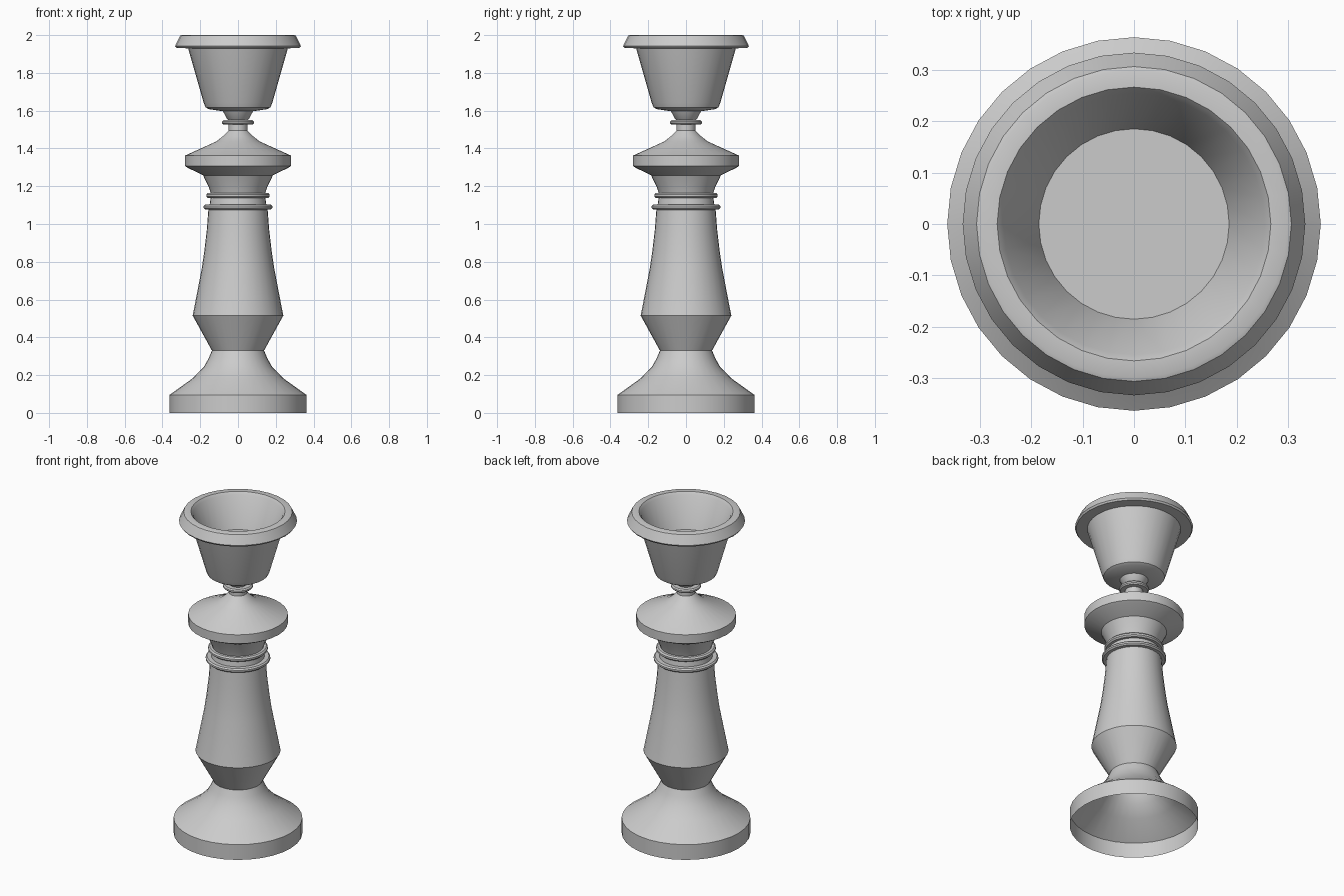
import bpy, bmesh, math

if "Cube" in bpy.data.objects:
    bpy.data.objects.remove(bpy.data.objects["Cube"])

SIDES = 32


def lathe(name, profile, cap_end=False):
    """Revolve (radius, height) points around z; optionally close the last ring."""
    bm = bmesh.new()
    rings = []
    for r, z in profile:
        rings.append([bm.verts.new((r * math.cos(2 * math.pi * i / SIDES),
                                    r * math.sin(2 * math.pi * i / SIDES), z))
                      for i in range(SIDES)])
    for a, b in zip(rings, rings[1:]):
        for i in range(SIDES):
            j = (i + 1) % SIDES
            bm.faces.new((a[i], a[j], b[j], b[i]))
    if cap_end:
        bm.faces.new(rings[-1])
    mesh = bpy.data.meshes.new(name)
    bm.to_mesh(mesh)
    bm.free()
    ob = bpy.data.objects.new(name, mesh)
    bpy.context.collection.objects.link(ob)
    bpy.ops.object.select_all(action='DESELECT')
    ob.select_set(True)
    bpy.context.view_layer.objects.active = ob
    bpy.ops.object.shade_smooth_by_angle(angle=math.radians(30))
    return ob


def bead(r_in, r_out, z0, z1):
    """Rounded ring section."""
    h, b = z1 - z0, (z1 - z0) * 0.3
    return [(r_in, z0), (r_out - b, z0), (r_out, z0 + b),
            (r_out, z1 - b), (r_out - b, z1), (r_in, z1)]


# Hollow foot, open underneath
lathe("base", [(0.363, 0), (0.363, 0.095), (0.24, 0.183), (0.18, 0.245),
               (0.155, 0.29), (0.138, 0.33)])

# Tapered stem with two beads at its top
lathe("stem", [(0.138, 0.33), (0.24, 0.515), (0.235, 0.54), (0.191, 0.77),
               (0.178, 0.86), (0.165, 0.97), (0.157, 1.075)]
      + bead(0.15, 0.182, 1.077, 1.102)
      + bead(0.145, 0.168, 1.138, 1.165))

# Flared collar narrowing to a neck
lathe("collar", [(0.145, 1.165), (0.155, 1.195), (0.185, 1.258),
                 (0.265, 1.297), (0.281, 1.307), (0.281, 1.362),
                 (0.115, 1.437), (0.08, 1.465), (0.05, 1.495), (0.05, 1.527)])

# Neck bead under the cup
lathe("neck_ring", bead(0.05, 0.084, 1.527, 1.55)
      + [(0.058, 1.557), (0.08, 1.597)])

# Candle cup with overhanging lip and recessed floor
lathe("cup", [(0.08, 1.597), (0.155, 1.608), (0.172, 1.618), (0.182, 1.642),
              (0.264, 1.93), (0.326, 1.932), (0.333, 1.942), (0.306, 1.997),
              (0.298, 2.0), (0.266, 2.0), (0.254, 1.985), (0.185, 1.80)],
      cap_end=True)
